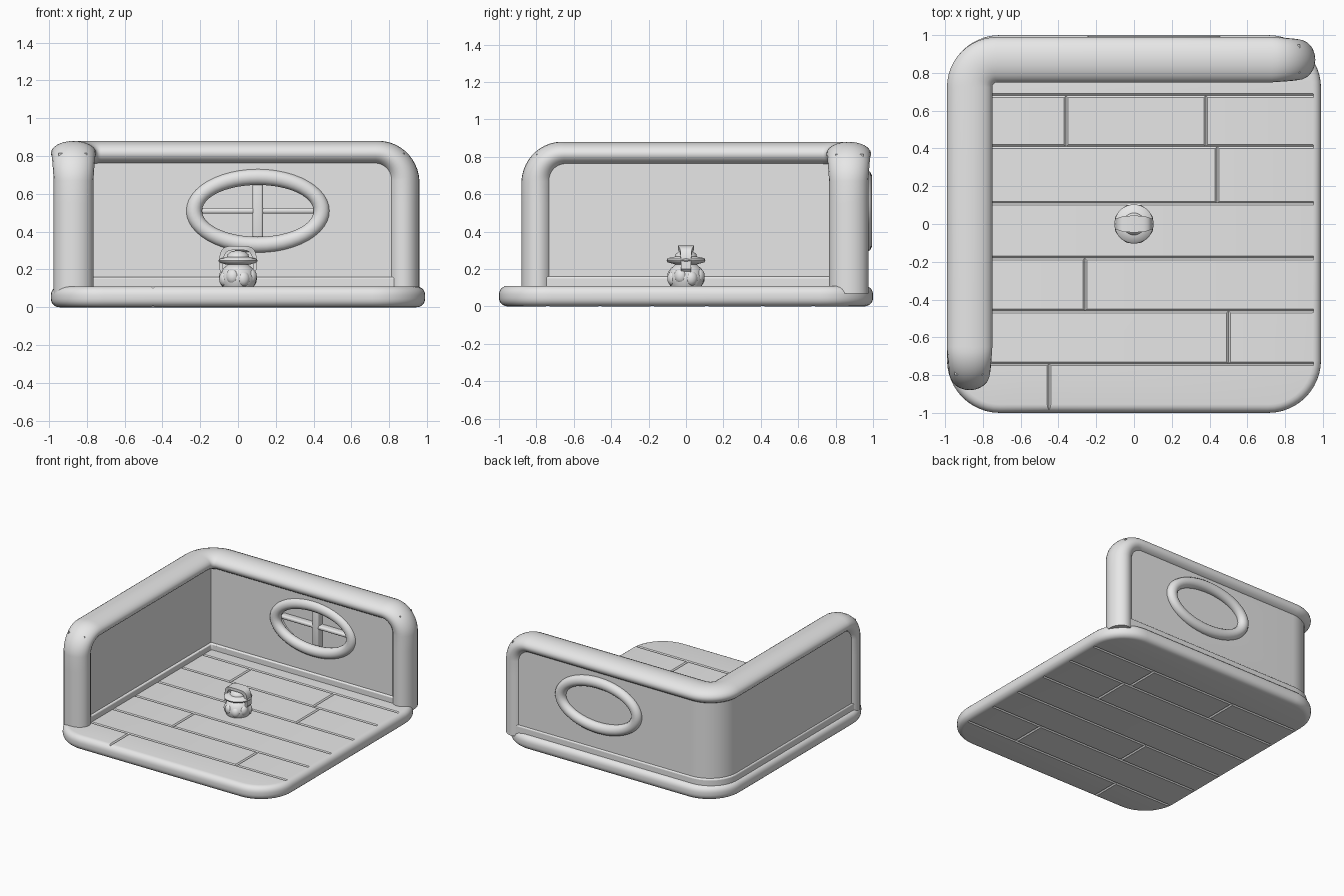
import bpy, bmesh, math
from mathutils import Vector, Matrix

cube = bpy.data.objects.get("Cube")
if cube:
    bpy.data.objects.remove(cube, do_unlink=True)

clay = bpy.data.materials.new("pale_grey")
clay.use_nodes = True
clay.diffuse_color = (0.8, 0.8, 0.8, 1)
clay.node_tree.nodes["Principled BSDF"].inputs["Base Color"].default_value = (0.8, 0.8, 0.8, 1)


def make(name, bm):
    bmesh.ops.recalc_face_normals(bm, faces=bm.faces)
    mesh = bpy.data.meshes.new(name)
    bm.to_mesh(mesh)
    bm.free()
    mesh.materials.append(clay)
    ob = bpy.data.objects.new(name, mesh)
    bpy.context.collection.objects.link(ob)
    return ob


def smooth(ob, angle=35):
    bpy.ops.object.select_all(action='DESELECT')
    ob.select_set(True)
    bpy.context.view_layer.objects.active = ob
    bpy.ops.object.shade_smooth_by_angle(angle=math.radians(angle))


def carve(ob, cutter):
    mod = ob.modifiers.new("carve", 'BOOLEAN')
    mod.operation, mod.solver, mod.use_self = 'DIFFERENCE', 'EXACT', True
    mod.object = cutter
    bpy.context.view_layer.objects.active = ob
    bpy.ops.object.modifier_apply(modifier=mod.name)
    bpy.data.objects.remove(cutter, do_unlink=True)


def box(bm, centre, size, rot=Matrix()):
    m = Matrix.Translation(centre) @ rot @ Matrix.Diagonal((*size, 1))
    return bmesh.ops.create_cube(bm, size=1, matrix=m)["verts"]


def loft(bm, rings, closed=False):
    """Skin a list of vertex rings, capping the ends unless closed."""
    loops = [[bm.verts.new(p) for p in ring] for ring in rings]
    n = len(loops[0])
    for i in range(len(loops) if closed else len(loops) - 1):
        a, b = loops[i], loops[(i + 1) % len(loops)]
        for j in range(n):
            k = (j + 1) % n
            bm.faces.new((a[j], a[k], b[k], b[j]))
    if not closed:
        bm.faces.new(loops[0])
        bm.faces.new(loops[-1])


def turn(n, start=0.0, sweep=math.tau):
    return [start + sweep * i / n for i in range(n + 1)]


# Floor slab with rounded corners and rolled rim
bm = bmesh.new()
box(bm, (0, 0, 0.055), (1.98, 2, 0.11))
upright = [e for e in bm.edges if abs(e.verts[0].co.z - e.verts[1].co.z) > 0.05]
bmesh.ops.bevel(bm, geom=upright, offset=0.28, segments=12, profile=0.5, affect='EDGES')
rim = [e for e in bm.edges if abs(e.verts[0].co.z - e.verts[1].co.z) < 0.01]
bmesh.ops.bevel(bm, geom=rim, offset=0.045, segments=5, profile=0.5, affect='EDGES')
floor = make("plank_floor", bm)

# Plank joints on both faces of the slab
rows = [-1, -0.74, -0.46, -0.18, 0.11, 0.41, 0.68]
joints = [(-0.45, 0), (0.5, 1), (-0.26, 2), (0.44, 4), (-0.36, 5), (0.38, 5)]
bm = bmesh.new()
for z in (0, 0.11):
    for y in rows[1:]:
        box(bm, (0, y, z), (1.9, 0.014, 0.014), Matrix.Rotation(math.pi / 4, 4, 'X'))
    for x, r in joints:
        mid, length = (rows[r] + rows[r + 1]) / 2, rows[r + 1] - rows[r]
        box(bm, (x, mid, z), (0.014, length, 0.014), Matrix.Rotation(math.pi / 4, 4, 'Y'))
carve(floor, make("joint_cutter", bm))
smooth(floor, 30)


# Corner wall and its skirting share one L-shaped plan
def corner_slab(name, outer, inner, z0, z1):
    r = 0.24
    c = outer - r
    plan = [(-outer, -0.8)]
    plan += [(-c + r * math.cos(a), c + r * math.sin(a)) for a in turn(12, math.pi, -math.pi / 2)]
    plan += [(0.88, outer), (0.88, inner), (-inner, inner), (-inner, -0.8)]
    bm = bmesh.new()
    loft(bm, [[(x, y, z) for x, y in plan] for z in (z0, z1)])
    return make(name, bm)


wall = corner_slab("corner_wall", 0.95, 0.80, 0.08, 0.815)
skirting = corner_slab("skirting", 0.962, 0.785, 0.08, 0.16)
soft = skirting.modifiers.new("soft", 'BEVEL')
soft.width, soft.segments = 0.01, 3
smooth(skirting)

# Padded frame: post, top rail round the corner, post
HALF, LOW, TOP, R, LINE = math.pi / 2, 0.07, 0.815, 0.145, 0.87
path = []   # position, sideways normal, 0 on posts to 1 on rails
side = Vector((1, 0, 0))
for z in (LOW, 0.35, 0.55):
    path.append((Vector((-LINE, -0.795, z)), side, 0))
for a in turn(12, 0, HALF):
    path.append((Vector((-LINE, -0.795 + R * (1 - math.cos(a)), TOP - R + R * math.sin(a))),
                 side, a / HALF))
for a in turn(12, 0, HALF):
    n = Vector((math.cos(a), -math.sin(a), 0))
    path.append((Vector((-LINE + R, LINE - R, TOP)) - n * R, n, 1))
side = Vector((0, -1, 0))
for a in turn(12, 0, HALF):
    path.append((Vector((0.875 - R + R * math.sin(a), LINE, TOP - R + R * math.cos(a))),
                 side, 1 - a / HALF))
for z in (0.55, 0.35, LOW):
    path.append((Vector((0.875, LINE, z)), side, 0))

rings = []
for i, (p, n, t) in enumerate(path):
    ahead = path[min(i + 1, len(path) - 1)][0] - path[max(i - 1, 0)][0]
    b = ahead.normalized().cross(n)
    wide, thick = 0.105 + 0.015 * t, 0.085 - 0.02 * t
    rings.append([p + n * wide * math.cos(a) + b * thick * math.sin(a) for a in turn(24)[:-1]])
bm = bmesh.new()
loft(bm, rings)
smooth(make("padded_frame", bm), 50)


# Oval window: opening, pane, two rings and crossed bars
WX, WZ = 0.105, 0.51


def oval(y, rx, rz):
    return [(WX + rx * math.cos(a), y, WZ + rz * math.sin(a)) for a in turn(48)[:-1]]


bm = bmesh.new()
loft(bm, [oval(0.7, 0.33, 0.19), oval(1.1, 0.33, 0.19)])
carve(wall, make("opening_cutter", bm))
smooth(wall, 30)

bm = bmesh.new()
loft(bm, [oval(0.88, 0.335, 0.195), oval(0.945, 0.335, 0.195)])
smooth(make("window_pane", bm))

for name, y in (("window_ring_inner", 0.81), ("window_ring_outer", 0.955)):
    bm = bmesh.new()
    loft(bm, [oval(y + 0.04 * math.sin(a), 0.338 + 0.043 * math.cos(a), 0.18 + 0.043 * math.cos(a))
              for a in turn(14)[:-1]], closed=True)
    smooth(make(name, bm), 60)

for name, size in (("window_bar_upright", (0.055, 0.07, 0.36)), ("window_bar_level", (0.64, 0.06, 0.03))):
    bm = bmesh.new()
    box(bm, (WX, 0.86, WZ), size)
    bmesh.ops.bevel(bm, geom=bm.edges[:], offset=0.012, segments=3, profile=0.5, affect='EDGES')
    smooth(make(name, bm))


# Small lantern in the middle of the floor
def lathe(name, profile):
    bm = bmesh.new()
    loft(bm, [[(r * math.cos(a), r * math.sin(a), z) for a in turn(28)[:-1]] for r, z in profile])
    smooth(make(name, bm), 50)


lathe("lantern_body", [(0.08, 0.10), (0.094, 0.13), (0.097, 0.16), (0.085, 0.2), (0.055, 0.225)])
lathe("lantern_collar", [(0.06, 0.225), (0.098, 0.236), (0.104, 0.247), (0.098, 0.258), (0.05, 0.268)])
lathe("lantern_dome", [(0.06, 0.26), (0.055, 0.28), (0.035, 0.295), (0.01, 0.3)])

bm = bmesh.new()
for i in range(8):
    a = math.tau * (i + 0.5) / 8
    place = Matrix.Translation((0.076 * math.cos(a), 0.076 * math.sin(a), 0.15 + 0.012 * (i % 2)))
    bmesh.ops.create_uvsphere(bm, u_segments=14, v_segments=8, radius=1,
                              matrix=place @ Matrix.Rotation(a, 4, 'Z') @ Matrix.Diagonal((0.03, 0.035, 0.04, 1)))
smooth(make("lantern_stones", bm), 60)

# Flat strap handle arching over the dome
bm = bmesh.new()
strap = []
for a in turn(24, 0, math.pi):
    c, s = math.cos(a), math.sin(a)
    x, z = math.copysign(abs(c) ** 0.5, c), 0.2 + 0.125 * abs(s) ** 0.5
    half = 0.028 + 0.016 * s ** 4
    strap.append([(x * 0.1, -half, z), (x * 0.1, half, z),
                  (x * 0.08, half, z - 0.022), (x * 0.08, -half, z - 0.022)])
loft(bm, strap)
smooth(make("lantern_handle", bm))
